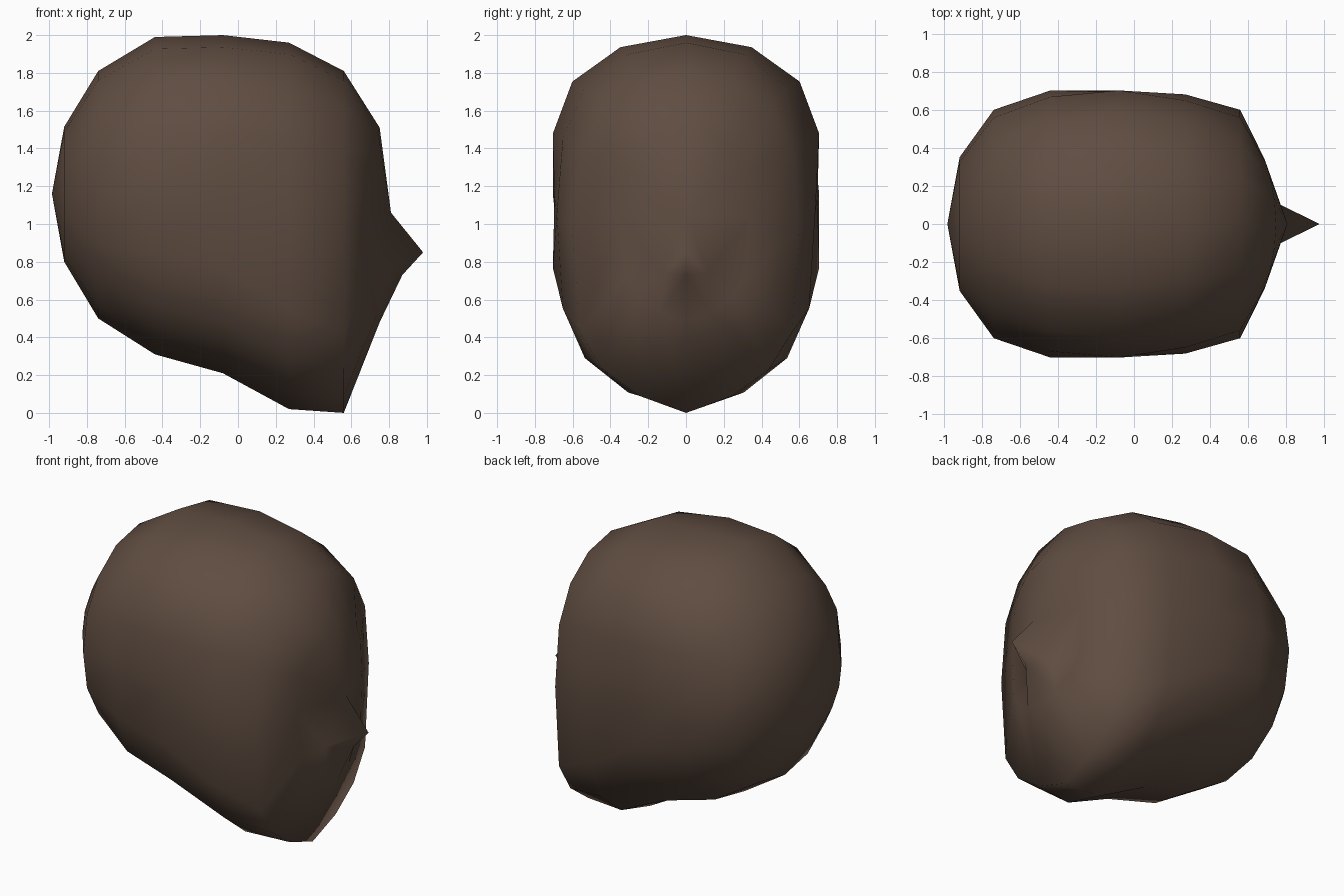
import bpy, bmesh, math

if "Cube" in bpy.data.objects:
    bpy.data.objects.remove(bpy.data.objects["Cube"])

SEG = 16
CZ = 1.16  # height of the skull axis

# x station, side radius, top radius, bottom radius, jaw drop
RINGS = [
    (-0.92, 0.355, 0.355, 0.36, 0.00),
    (-0.74, 0.645, 0.65, 0.66, 0.00),
    (-0.44, 0.84, 0.83, 0.85, 0.00),
    (-0.08, 0.91, 0.84, 0.90, 0.05),
    (0.27, 0.80, 0.80, 0.84, 0.30),
    (0.56, 0.645, 0.65, 0.65, 0.51),
    (0.75, 0.345, 0.35, 0.35, 0.33),
]
DROP = [0, 0, 0, 0.05, 0.35, 0.95, 0.92, 0.92, 1.0]  # jaw drop share, crown to chin
SIDE = [(0, 0), (0.34, 0.34), (0.64, 0.60), (0.84, 0.705), (0.92, 0.695)]


def flatten(y):
    """Press the round sides of the skull flat."""
    a = abs(y)
    for (t0, v0), (t1, v1) in zip(SIDE, SIDE[1:]):
        if a <= t1:
            return math.copysign(v0 + (v1 - v0) * (a - t0) / (t1 - t0), y)
    return math.copysign(SIDE[-1][1], y)


bm = bmesh.new()

# skull and jaw rings, from back to face
rings = []
for k, (x, ry, rt, rb, drop) in enumerate(RINGS):
    ring = []
    for i in range(SEG):
        a = 2 * math.pi * i / SEG
        c = math.cos(a)
        y = flatten(ry * math.sin(a))
        z = CZ + (rt if c > 0 else rb) * c - drop * DROP[min(i, SEG - i)]
        px = x - 0.06 * (y / 0.34) ** 2 if k == len(RINGS) - 1 else x
        ring.append(bm.verts.new((px, y, z)))
    rings.append(ring)
for r0, r1 in zip(rings, rings[1:]):
    for i in range(SEG):
        j = (i + 1) % SEG
        bm.faces.new((r0[i], r0[j], r1[j], r1[i]))

# back of the head
back = bm.verts.new((-0.985, 0, CZ))
for i in range(SEG):
    bm.faces.new((back, rings[0][(i + 1) % SEG], rings[0][i]))

# face with nose
face = rings[-1]
bridge = bm.verts.new((0.81, 0, 1.06))
tip = bm.verts.new((0.98, 0, 0.85))
under = bm.verts.new((0.87, 0, 0.73))
for s in (1, -1):
    wing = bm.verts.new((0.745, 0.115 * s, 0.74))
    edge = [face[(s * i) % SEG] for i in range(9)]
    tris = [(bridge, edge[i], edge[i + 1]) for i in range(4)]
    tris += [(wing, edge[i], edge[i + 1]) for i in range(4, 7)]
    tris += [(bridge, edge[4], wing), (under, wing, edge[7]), (under, edge[7], edge[8]),
             (bridge, wing, tip), (tip, wing, under)]
    for t in tris:
        bm.faces.new(t)

bmesh.ops.recalc_face_normals(bm, faces=bm.faces)
for f in bm.faces:
    f.smooth = True
mesh = bpy.data.meshes.new("head")
bm.to_mesh(mesh)
bm.free()

skin = bpy.data.materials.new("dark brown skin")
skin.diffuse_color = (0.115, 0.074, 0.053, 1)
skin.use_nodes = True
skin.node_tree.nodes["Principled BSDF"].inputs["Base Color"].default_value = skin.diffuse_color
mesh.materials.append(skin)
head = bpy.data.objects.new("head", mesh)
bpy.context.collection.objects.link(head)
